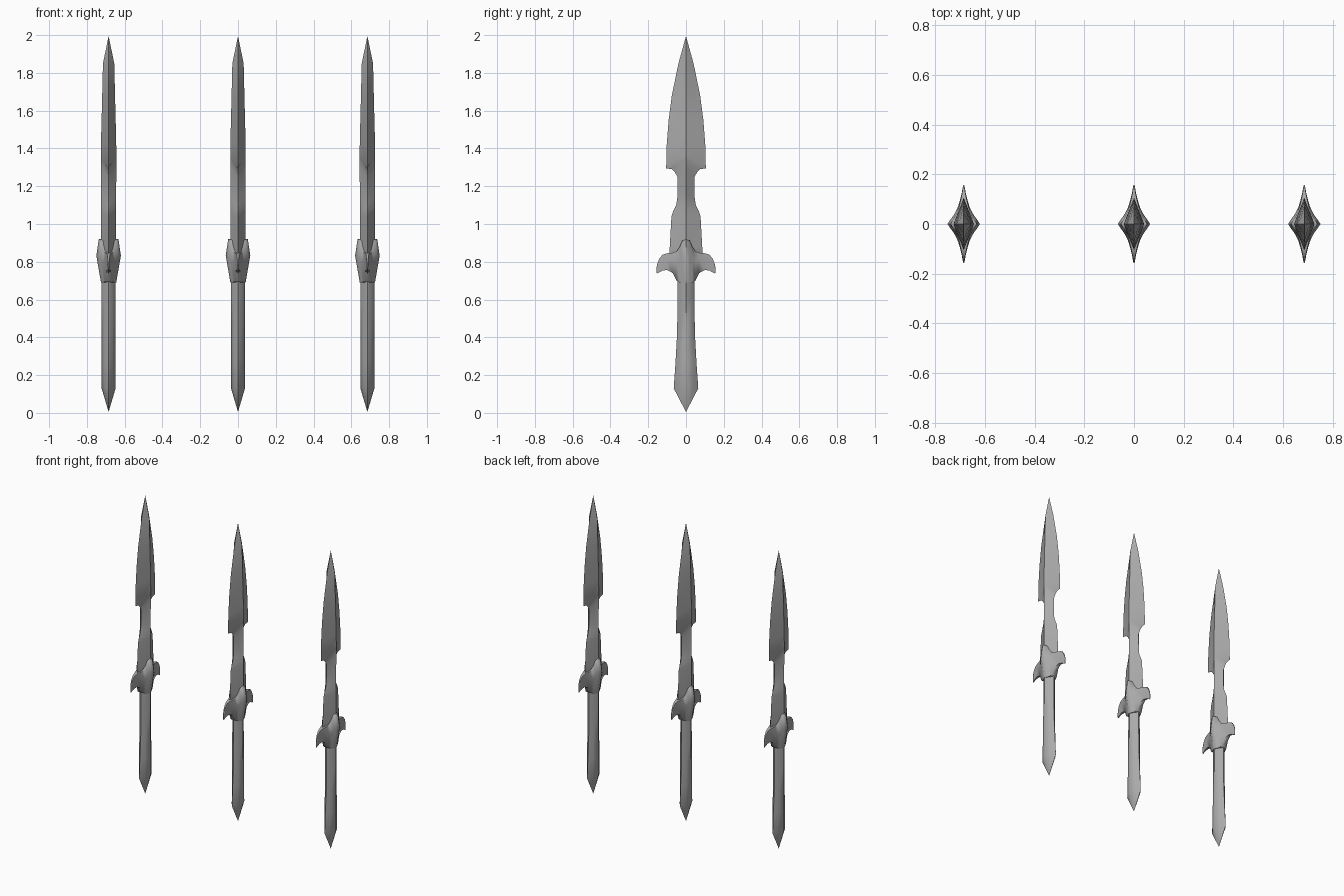
import bpy, bmesh

cube = bpy.data.objects.get("Cube")
if cube:
    bpy.data.objects.remove(cube, do_unlink=True)

steel = bpy.data.materials.new("steel grey")
steel.use_nodes = True
steel.diffuse_color = (0.4, 0.4, 0.4, 1)
steel.node_tree.nodes["Principled BSDF"].inputs["Base Color"].default_value = (0.4, 0.4, 0.4, 1)


def loft(name, rings, is_sharp):
    """Bridge closed rings in order, cap the ends, and smooth all but the sharp edges."""
    bm = bmesh.new()
    rows = [[bm.verts.new(p) for p in ring] for ring in rings]
    n = len(rows[0])
    for a, b in zip(rows, rows[1:]):
        for i in range(n):
            j = (i + 1) % n
            bm.faces.new((a[i], a[j], b[j], b[i]))
    bm.faces.new(rows[0])
    bm.faces.new(rows[-1])
    bmesh.ops.remove_doubles(bm, verts=bm.verts, dist=0.0005)
    bmesh.ops.recalc_face_normals(bm, faces=bm.faces)
    for f in bm.faces:
        f.smooth = True
    for e in bm.edges:
        e.smooth = not is_sharp(e)
    mesh = bpy.data.meshes.new(name)
    bm.to_mesh(mesh)
    bm.free()
    mesh.materials.append(steel)
    return mesh


def blade_ring(edge_y, edge_z, ridge_x, ridge_z, bulge):
    """Diamond section: cutting edges on y, ridges on x, bulge 0.5 keeps the sides flat."""
    mx, my, mz = ridge_x * bulge, edge_y * bulge, (edge_z + ridge_z) / 2
    return [(ridge_x, 0, ridge_z), (mx, my, mz), (0, edge_y, edge_z), (-mx, my, mz),
            (-ridge_x, 0, ridge_z), (-mx, -my, mz), (0, -edge_y, edge_z), (mx, -my, mz)]


def guard_ring(y, t, top, bottom):
    """Upright hexagonal section of the crossguard."""
    mid = bottom + (top - bottom) * 0.62
    return [(t * 0.8, y, top), (t, y, mid), (t * 0.62, y, bottom),
            (-t * 0.62, y, bottom), (-t, y, mid), (-t * 0.8, y, top)]


def along_edge_or_ridge(e):
    on_edge = all(abs(v.co.x) < 1e-4 for v in e.verts)
    on_ridge = all(abs(v.co.y) < 1e-4 and v.co.z > 0.7 for v in e.verts)
    return on_edge or on_ridge or e.calc_face_angle(0) > 0.9


# edge half width, edge height, ridge half thickness, ridge height, bulge
handle = [(0, 0.005, 0, 0.005, 0.5), (0.065, 0.13, 0.037, 0.13, 0.56),
          (0.056, 0.26, 0.037, 0.26, 0.6), (0.047, 0.42, 0.037, 0.42, 0.62),
          (0.045, 0.60, 0.037, 0.60, 0.62), (0.045, 0.80, 0.038, 0.80, 0.6)]
blade = [(0.045, 0.80, 0.04, 0.80, 0.5), (0.088, 0.83, 0.04, 0.83, 0.5),
         (0.086, 0.88, 0.04, 0.88, 0.5), (0.077, 1.04, 0.04, 1.06, 0.5),
         (0.069, 1.065, 0.04, 1.09, 0.5), (0.052, 1.10, 0.04, 1.13, 0.5),
         (0.046, 1.14, 0.04, 1.16, 0.5), (0.045, 1.25, 0.041, 1.30, 0.5),
         (0.060, 1.275, 0.041, 1.335, 0.5), (0.075, 1.29, 0.041, 1.35, 0.5),
         (0.105, 1.295, 0.041, 1.37, 0.5), (0.102, 1.42, 0.040, 1.45, 0.5),
         (0.092, 1.55, 0.037, 1.56, 0.5), (0.075, 1.68, 0.034, 1.68, 0.5),
         (0.040, 1.85, 0.030, 1.85, 0.5), (0, 1.995, 0, 1.995, 0.5)]

# y, half thickness, top, bottom of one half of the crossguard
half = [(0, 0.065, 0.92, 0.69), (0.02, 0.052, 0.912, 0.69), (0.033, 0.042, 0.88, 0.69),
        (0.050, 0.032, 0.855, 0.70), (0.070, 0.023, 0.848, 0.74), (0.10, 0.014, 0.845, 0.757),
        (0.125, 0.008, 0.837, 0.753), (0.142, 0.005, 0.815, 0.744), (0.152, 0.003, 0.79, 0.738),
        (0.156, 0.001, 0.77, 0.743)]
guard = [(-y, *rest) for y, *rest in reversed(half[1:])] + half

parts = {
    "handle": loft("handle", [blade_ring(*r) for r in handle], along_edge_or_ridge),
    "blade": loft("blade", [blade_ring(*r) for r in blade], along_edge_or_ridge),
    "crossguard": loft("crossguard", [guard_ring(*r) for r in guard],
                       lambda e: e.calc_face_angle(0) > 1.1),
}

# Three identical daggers side by side
for label, x in (("right", -0.685), ("middle", 0), ("left", 0.685)):
    for part, mesh in parts.items():
        ob = bpy.data.objects.new(f"{label}_{part}", mesh)
        ob.location.x = x
        bpy.context.collection.objects.link(ob)
